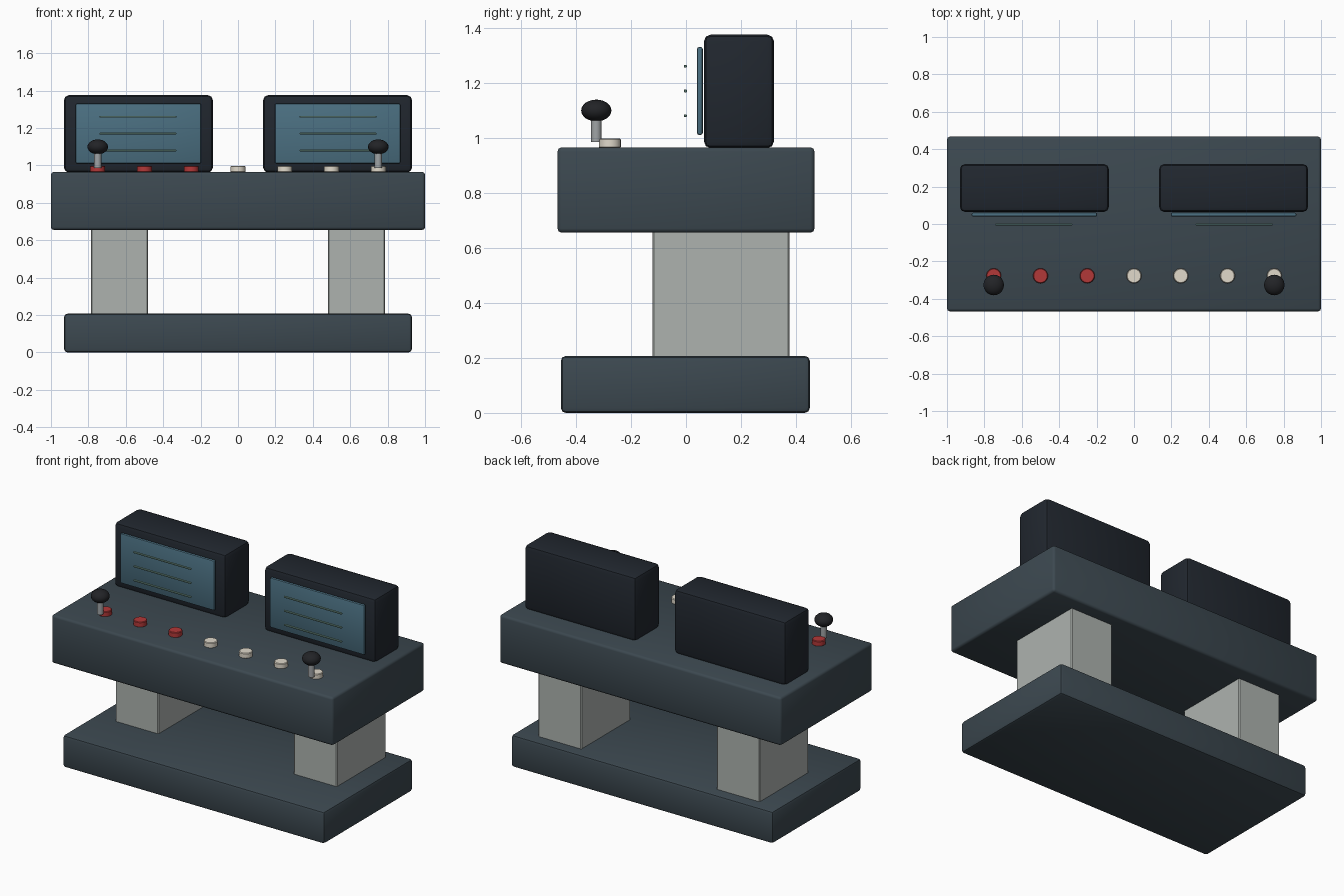
import bpy, math

if "Cube" in bpy.data.objects:
    bpy.data.objects.remove(bpy.data.objects["Cube"])


def material(name, r, g, b):
    m = bpy.data.materials.new(name)
    m.diffuse_color = (r, g, b, 1)
    m.use_nodes = True
    m.node_tree.nodes["Principled BSDF"].inputs["Base Color"].default_value = m.diffuse_color
    return m


SLATE = material("slate", 0.045, 0.065, 0.08)
GREY = material("column_grey", 0.42, 0.45, 0.43)
DARK = material("dark_casing", 0.015, 0.02, 0.028)
GLASS = material("screen_blue", 0.07, 0.16, 0.22)
TRACE = material("trace_green", 0.18, 0.33, 0.28)
RED = material("button_red", 0.45, 0.04, 0.04)
CREAM = material("button_cream", 0.75, 0.70, 0.60)
STEEL = material("shaft_steel", 0.35, 0.37, 0.38)
BLACK = material("knob_black", 0.016, 0.017, 0.02)


def finish(name, mat, bevel=0.0, segments=2, angle=30):
    ob = bpy.context.object
    ob.name = name
    ob.data.materials.append(mat)
    if bevel:
        mod = ob.modifiers.new("bevel", "BEVEL")
        mod.width = bevel
        mod.segments = segments
        bpy.ops.object.modifier_apply(modifier=mod.name)
    if angle:
        bpy.ops.object.shade_smooth_by_angle(angle=math.radians(angle))
    return ob


def box(name, xs, ys, zs, mat, bevel=0.0, segments=2, angle=30):
    bounds = (xs, ys, zs)
    bpy.ops.mesh.primitive_cube_add(size=1, location=[(a + b) / 2 for a, b in bounds])
    bpy.context.object.scale = [b - a for a, b in bounds]
    bpy.ops.object.transform_apply(location=False, rotation=False, scale=True)
    return finish(name, mat, bevel, segments, angle)


def cylinder(name, x, y, z0, z1, r, mat, bevel=0.0, sides=24):
    bpy.ops.mesh.primitive_cylinder_add(vertices=sides, radius=r, depth=z1 - z0,
                                        location=(x, y, (z0 + z1) / 2))
    return finish(name, mat, bevel, 1)


# Plinth and desk slab (the slab is fully smooth shaded)
box("base", (-0.93, 0.93), (-0.455, 0.45), (0, 0.207), SLATE, 0.018)
box("desk", (-1, 1), (-0.467, 0.467), (0.655, 0.965), SLATE, 0.015, 2, 180)

for side, s in (("left", -1), ("right", 1)):
    def span(a, b):
        return tuple(sorted((s * a, s * b)))

    # Support column
    box(side + "_column", span(0.48, 0.787), (-0.122, 0.377), (0.195, 0.665), GREY, 0.006, 1)

    # Monitor casing, screen panel and display lines
    box(side + "_monitor", span(0.135, 0.93), (0.065, 0.32), (0.962, 1.375), DARK, 0.025)
    box(side + "_screen", span(0.197, 0.868), (0.04, 0.061), (1.01, 1.33), GLASS, 0.008)
    for i in range(3):
        z = 1.08 + 0.09 * i
        box(f"{side}_display_line_{i + 1}", span(0.33, 0.74), (-0.008, 0.003),
            (z - 0.005, z + 0.005), TRACE, 0.002, 1)

    # Joystick
    cylinder(side + "_joystick_shaft", s * 0.75, -0.326, 0.985, 1.09, 0.019, STEEL, 0, 16)
    bpy.ops.mesh.primitive_uv_sphere_add(segments=20, ring_count=12, radius=0.055,
                                         location=(s * 0.75, -0.326, 1.099))
    bpy.context.object.scale.z = 0.72
    bpy.ops.object.transform_apply(location=False, rotation=False, scale=True)
    finish(side + "_joystick_knob", BLACK, angle=60)

# Row of push buttons
for i in range(7):
    cylinder(f"button_{i + 1}", -0.75 + 0.25 * i, -0.277, 0.962, 0.997, 0.04,
             RED if i < 3 else CREAM, 0.004)
